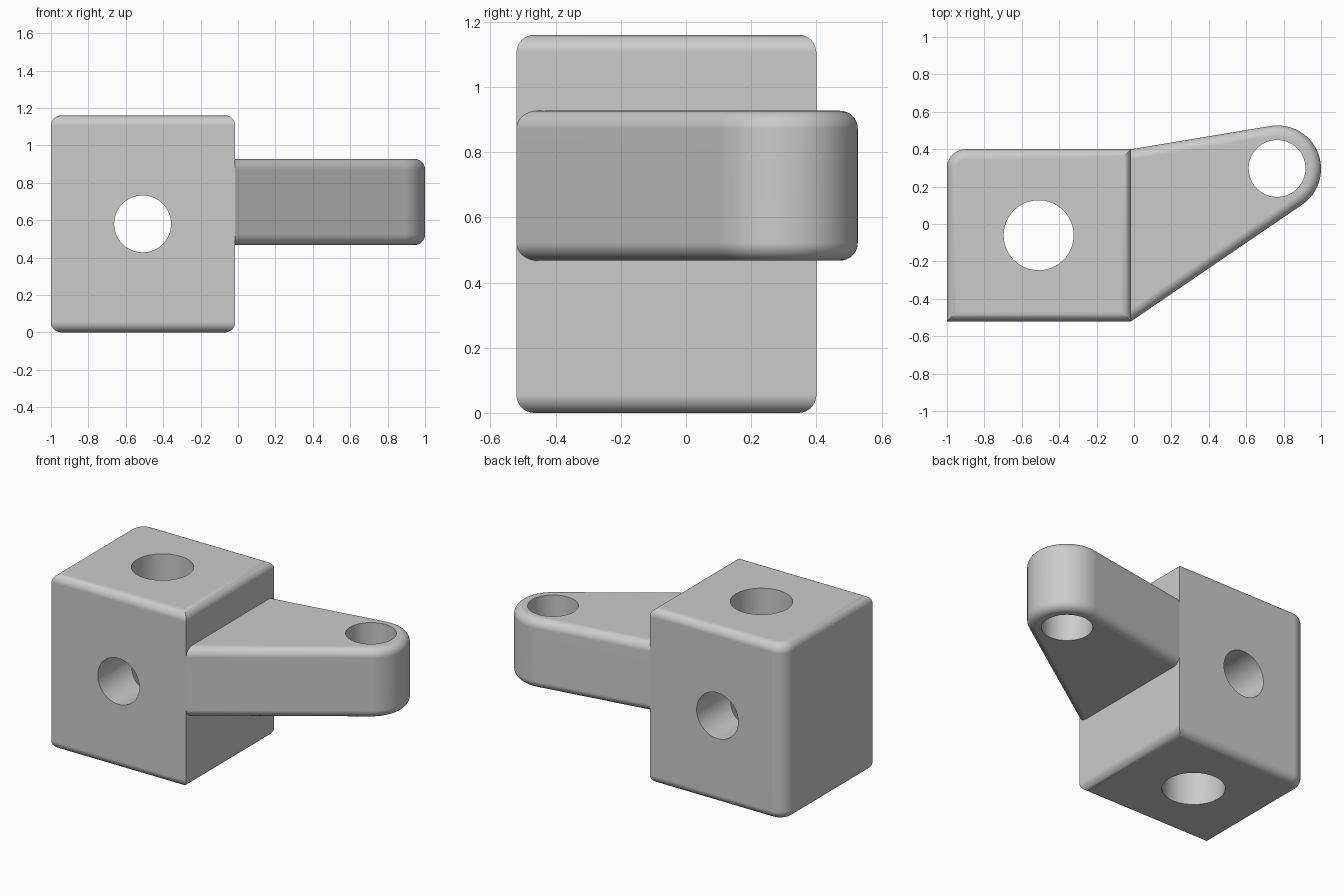
import bpy, bmesh
from math import sin, cos, pi, atan2, acos, hypot, radians
from mathutils import Matrix

if "Cube" in bpy.data.objects:
    bpy.data.objects.remove(bpy.data.objects["Cube"], do_unlink=True)

grey = bpy.data.materials.new("plain grey")
grey.use_nodes = True
colour = (0.6, 0.6, 0.6, 1)
grey.diffuse_color = colour
grey.node_tree.nodes["Principled BSDF"].inputs["Base Color"].default_value = colour

JOINT_X = -0.015
FILLET = 0.055


def arc(cx, cy, r, start, end, steps):
    """Points along an arc, counter-clockwise."""
    angles = [start + (end - start) * i / steps for i in range(steps + 1)]
    return [(cx + r * cos(a), cy + r * sin(a)) for a in angles]


def finish(bm, name):
    mesh = bpy.data.meshes.new(name)
    bm.to_mesh(mesh)
    bm.free()
    mesh.materials.append(grey)
    obj = bpy.data.objects.new(name, mesh)
    bpy.context.collection.objects.link(obj)
    return obj


def rounded_prism(name, outline, z0, z1, keep_sharp=lambda edge: False):
    """Extrude an outline and fillet its top and bottom rims."""
    bm = bmesh.new()
    base = bm.faces.new([bm.verts.new((x, y, z0)) for x, y in outline])
    top = bmesh.ops.extrude_face_region(bm, geom=[base], use_keep_orig=True)["geom"]
    bmesh.ops.translate(bm, vec=(0, 0, z1 - z0),
                        verts=[v for v in top if isinstance(v, bmesh.types.BMVert)])
    bmesh.ops.recalc_face_normals(bm, faces=bm.faces)
    rims = [e for e in bm.edges
            if abs(e.verts[0].co.z - e.verts[1].co.z) < 1e-4 and not keep_sharp(e)]
    bmesh.ops.bevel(bm, geom=rims, offset=FILLET, segments=8, profile=0.5,
                    affect='EDGES', clamp_overlap=False)
    return finish(bm, name)


def drill(target, centre, radius, axis):
    """Cut a round through hole along the given axis."""
    bm = bmesh.new()
    bmesh.ops.create_cone(bm, cap_ends=True, segments=64, radius1=radius,
                          radius2=radius, depth=3)
    if axis == 'Y':
        bmesh.ops.rotate(bm, matrix=Matrix.Rotation(pi / 2, 3, 'X'), verts=bm.verts)
    cutter = finish(bm, "hole_cutter")
    cutter.location = centre
    cutter.hide_render = True
    mod = target.modifiers.new("hole", 'BOOLEAN')
    mod.operation = 'DIFFERENCE'
    mod.solver = 'EXACT'
    mod.object = cutter
    bpy.context.view_layer.objects.active = target
    bpy.ops.object.modifier_apply(modifier=mod.name)
    bpy.data.objects.remove(cutter, do_unlink=True)


def smooth(obj):
    bpy.ops.object.select_all(action='DESELECT')
    obj.select_set(True)
    bpy.context.view_layer.objects.active = obj
    bpy.ops.object.shade_smooth_by_angle(angle=radians(30))
    mod = obj.modifiers.new("flat faces", 'WEIGHTED_NORMAL')
    mod.keep_sharp = True


# Block with one rounded upright corner at the back, drilled two ways
front, back, left = -0.52, 0.40, -1.0
block = rounded_prism(
    "block",
    [(left, front), (JOINT_X, front), (JOINT_X, back)]
    + arc(left + 0.1, back - 0.1, 0.1, pi / 2, pi, 10),
    0, 1.16)
drill(block, (-0.51, -0.06, 0.58), 0.187, 'Z')
drill(block, (-0.51, -0.06, 0.58), 0.152, 'Y')

# Arm tapering from the block to a round eye, along tangents of the eye
ex, ey, er = 0.768, 0.295, 0.232


def tangent_angle(y, side):
    dx, dy = JOINT_X - ex, y - ey
    return atan2(dy, dx) + side * acos(er / hypot(dx, dy))


lower = tangent_angle(front, 1)
upper = tangent_angle(back, -1)
while lower > upper:
    lower -= 2 * pi
while upper - lower > 2 * pi:
    upper -= 2 * pi
arm = rounded_prism(
    "arm",
    [(JOINT_X, front)] + arc(ex, ey, er, lower, upper, 32) + [(JOINT_X, back)],
    0.467, 0.927,
    lambda e: all(abs(v.co.x - JOINT_X) < 1e-4 for v in e.verts))
drill(arm, (0.765, 0.297, 0.7), 0.152, 'Z')

for part in (block, arm):
    smooth(part)
